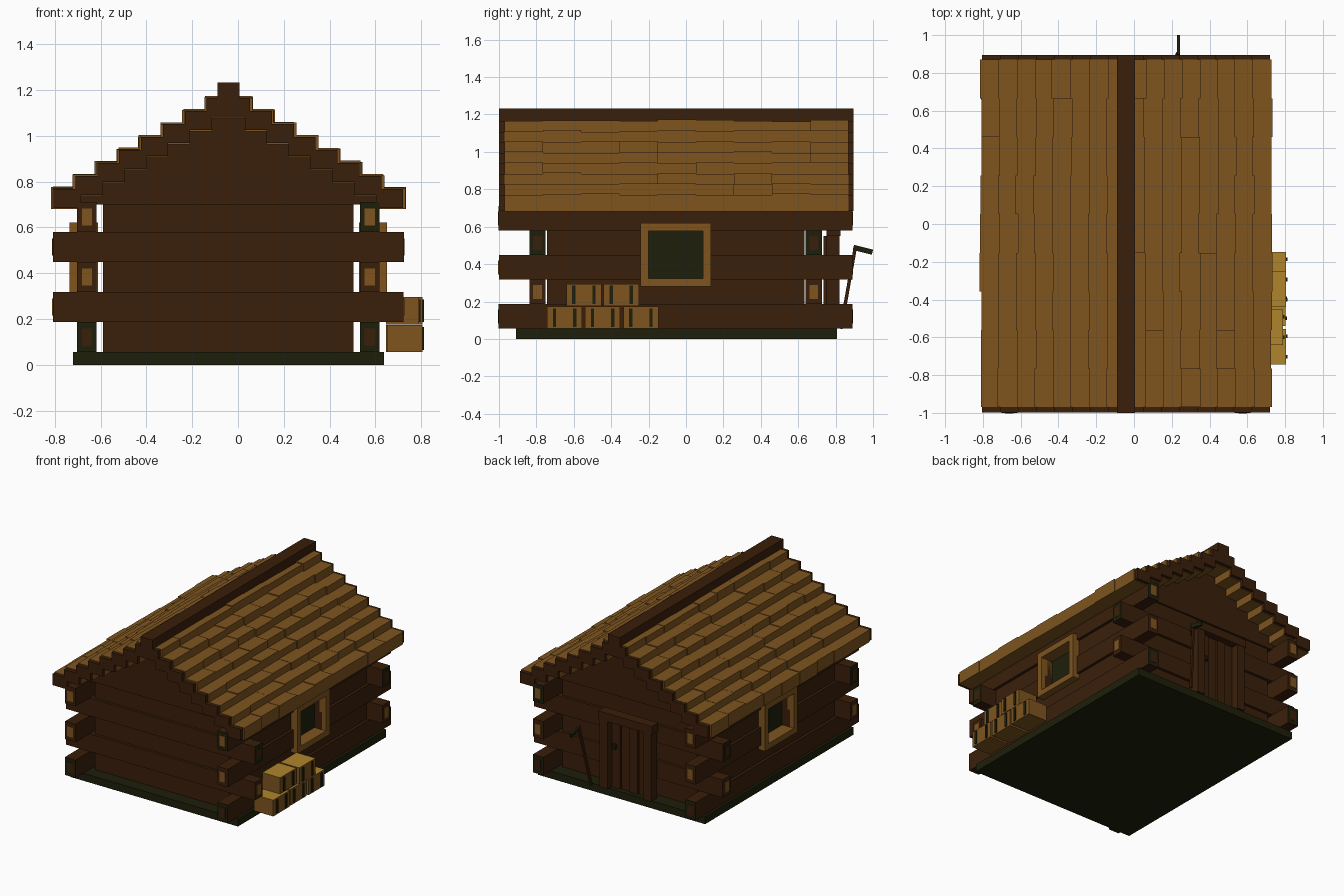
import bpy, bmesh, random
from mathutils import Vector

if "Cube" in bpy.data.objects:
    bpy.data.objects.remove(bpy.data.objects["Cube"])

random.seed(4)
CX, CY = -0.042, -0.055          # cabin centre


def mat(name, c):
    m = bpy.data.materials.new(name)
    m.diffuse_color = (*c, 1)
    m.use_nodes = True
    m.node_tree.nodes["Principled BSDF"].inputs["Base Color"].default_value = m.diffuse_color
    return m


BROWN = mat("dark_brown_wood", (0.042, 0.0132, 0.003))
TAN = mat("tan_wood", (0.21, 0.089, 0.0135))
GREEN = mat("dark_moss", (0.0125, 0.0135, 0.003))
LIGHT = mat("pale_wood", (0.43, 0.235, 0.025))


def boxes(name, bounds, *mats):
    """One object made of boxes (x0, x1, y0, y1, z0, z1)."""
    bm = bmesh.new()
    for x0, x1, y0, y1, z0, z1 in bounds:
        vs = bmesh.ops.create_cube(bm, size=1)["verts"]
        for v in vs:
            v.co = (x1 if v.co.x > 0 else x0, y1 if v.co.y > 0 else y0,
                    z1 if v.co.z > 0 else z0)
    bmesh.ops.recalc_face_normals(bm, faces=bm.faces)
    if len(mats) > 1:             # second colour goes on top faces
        for f in bm.faces:
            f.material_index = 1 if f.normal.z > 0.5 else 0
    me = bpy.data.meshes.new(name)
    bm.to_mesh(me)
    bm.free()
    for m in mats:
        me.materials.append(m)
    ob = bpy.data.objects.new(name, me)
    bpy.context.collection.objects.link(ob)
    return ob


def sx(s, a, b):
    """x range at distance a..b from the centre on side s."""
    return tuple(sorted((CX + s * a, CX + s * b)))


def sy(s, a, b):
    return tuple(sorted((CY + s * a, CY + s * b)))


# Foundation slab
boxes("foundation", [(-0.72, 0.637, -0.91, 0.807, 0, 0.055)], GREEN)

# Log walls: layers 0, 2, 4 have long side logs, layers 1, 3 long end logs;
# the short logs between them sit slightly further in
LH = 0.131
WY0, WY1 = -0.2, 0.09             # window opening
DX0, DX1 = -0.23, 0.065           # door opening
side, ends = [], []
caps_green, caps_tan, caps_brown = [], [], []
for i in range(5):
    z0, z1 = 0.055 + i * LH, 0.055 + (i + 1) * LH
    long_side = i % 2 == 0
    hy = 0.945 if long_side else 0.688
    hx = 0.547 if long_side else 0.765
    for s in (-1, 1):
        x = sx(s, 0.575, 0.66)
        y = sy(s, 0.695, 0.782)
        xs = x if long_side else sx(s, 0.56, 0.64)
        ys = sy(s, 0.68, 0.762) if long_side else y
        if i in (2, 3):           # leave the window opening free
            side += [(*xs, CY - hy, WY0, z0, z1), (*xs, WY1, CY + hy, z0, z1)]
        else:
            side.append((*xs, CY - hy, CY + hy, z0, z1))
        if s > 0 and i < 4:       # leave the doorway free
            ends += [(CX - hx, DX0, *ys, z0, z1), (DX1, CX + hx, *ys, z0, z1)]
        else:
            ends.append((CX - hx, CX + hx, *ys, z0, z1))
        # Sawn log ends: border plate and heart plate
        for t in (-1, 1):
            border = i in (0, 3) or (i == 4 and s > 0)
            heart = caps_brown if i in (0, 3) else caps_tan
            if long_side:
                if border:
                    caps_green.append((*x, *sy(t, 0.941, 0.9465), z0, z1))
                heart.append((x[0] + .02, x[1] - .02, *sy(t, 0.942, 0.949),
                              z0 + .028, z1 - .028))
            else:
                if border:
                    caps_green.append((*sx(t, 0.761, 0.7665), *y, z0, z1))
                heart.append((*sx(t, 0.762, 0.769), y[0] + .02, y[1] - .02,
                              z0 + .028, z1 - .028))
boxes("side_logs", side, BROWN)
boxes("end_logs", ends, BROWN)
boxes("log_end_borders", caps_green, GREEN)
boxes("log_end_hearts", caps_tan, TAN)
boxes("log_end_dark_hearts", caps_brown, BROWN)

# Stepped roof
STEP, RISE, N = 0.0955, 0.0565, 8
tiles, barge, gable = [], [], []
TL = 1.84 / 9
for i in range(N):
    out = 0.77 - i * STEP         # outer edge of the row
    top = 0.775 + i * RISE
    for s in (-1, 1):
        for k in range(9):
            j, h = random.uniform(-.006, .006), random.uniform(-.007, .003)
            y0 = -0.97 + k * TL
            tiles.append((*sx(s, max(out - 0.125, 0), out + j), y0, y0 + TL,
                          top - 0.095, top + h))
        for y0, y1 in ((-0.999, -0.969), (0.869, 0.895)):
            barge.append((*sx(s, max(out - 0.125, 0), out - 0.007), y0, y1,
                          top - 0.09, top - 0.007))
    for s in (-1, 1):
        w = out - 0.075 if i < N - 1 else 0.03
        zb = 0.70 if i == 0 else top - 0.10
        gable.append((CX - w, CX + w, *sy(s, 0.68, 0.775), zb, top - 0.028))
boxes("roof_tiles", tiles, TAN)
boxes("barge_boards", barge, BROWN)
boxes("gable_walls", gable, BROWN)
boxes("roof_ridge", [(CX - .048, CX + .048, -1.0, 0.895, 1.11, 1.232)], BROWN)

# Windows on both sides
for s, n in ((-1, "left"), (1, "right")):
    fx = sx(s, 0.57, 0.693)
    boxes(n + "_window_frame", [
        (*fx, -0.242, -0.2, 0.28, 0.62), (*fx, 0.092, 0.134, 0.28, 0.62),
        (*fx, -0.2, 0.092, 0.28, 0.322), (*fx, -0.2, 0.092, 0.576, 0.62)], TAN)
    boxes(n + "_window_pane", [(*sx(s, 0.59, 0.598), -0.2, 0.092, .322, .576)],
          GREEN)

# Door at the back
boxes("door_frame", [(-0.29, -0.225, .75, .822, .055, .57),
                     (0.06, 0.125, .75, .822, .055, .57),
                     (-0.30, 0.135, .75, .825, .55, .61)], BROWN)
pw = 0.285 / 4
boxes("door_planks", [(-0.225 + k * pw + .003, -0.225 + (k + 1) * pw - .003,
                       .735, .77 + .008 * (k % 2), .055, .55)
                      for k in range(4)], BROWN)
boxes("door_knob", [(0.015, 0.04, .77, .80, .345, .38)], GREEN)

# Axe leaning beside the door
a, b = Vector((0.19, 0.828, 0.055)), Vector((0.236, 0.907, 0.50))
handle = boxes("axe_handle", [(-.007, .007, -.009, .009, 0, (b - a).length)], BROWN)
handle.location = a
handle.rotation_mode = 'QUATERNION'
handle.rotation_quaternion = Vector((0, 0, 1)).rotation_difference(b - a)
head = boxes("axe_head", [(-.008, .008, 0, .105, -.014, .014)], GREEN)
head.location = (0.236, 0.895, 0.489)
head.rotation_euler = (-0.24, 0, 0)

# Stacked crates with dark straps on the right side
crates, straps = [], []
for y0, z0, x0, x1 in ((-.743, .055, .65, .806), (-.54, .055, .645, .802),
                       (-.335, .055, .65, .806), (-.64, .176, .645, .79),
                       (-.44, .176, .65, .805)):
    y1, z1 = y0 + 0.188, z0 + 0.119
    crates.append((x0, x1, y0, y1, z0, z1))
    for yc in (y0 + .04, y1 - .04):
        straps.append((x1 - .01, x1 + .007, yc - .009, yc + .009,
                       z0 + .01, z1 - .01))
boxes("crates", crates, TAN, LIGHT)
boxes("crate_straps", straps, GREEN)
